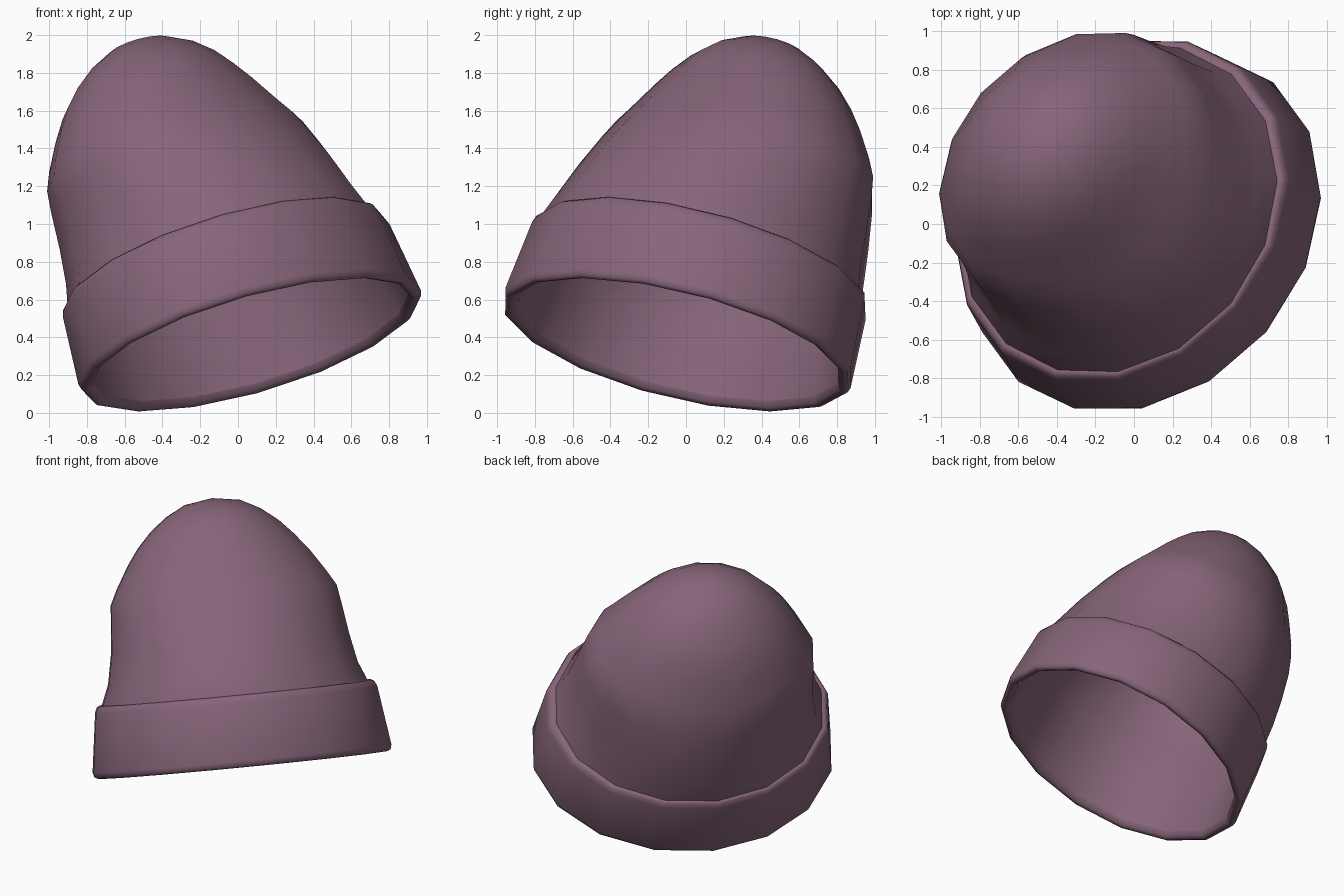
import bpy, bmesh, math
from mathutils import Vector

if "Cube" in bpy.data.objects:
    bpy.data.objects.remove(bpy.data.objects["Cube"])

SIDES = 16
# tilted frame of the hat: up, long side axis, front axis (slightly skewed)
UP = Vector((-0.316, 0.282, 0.906))
SIDE = Vector((0.755, 0.65, 0.06))
FRONT = Vector((0.538, -0.735, 0.403))
BASE = Vector((0.071, -0.050, 0.372))

wool = bpy.data.materials.new("mauve wool")
wool.diffuse_color = (0.238, 0.130, 0.190, 1.0)
wool.use_nodes = True
wool.node_tree.nodes["Principled BSDF"].inputs["Base Color"].default_value = wool.diffuse_color


def loft(name, rings, sharp=60):
    """Skin elliptical rings (height, front radius, side radius, front offset,
    side offset). A ring with zero radius becomes a single pole."""
    bm = bmesh.new()
    loops = []
    for h, ru, rv, off, lean in rings:
        centre = BASE + UP * h + FRONT * off + SIDE * lean
        if ru == 0:
            loops.append([bm.verts.new(centre)] * SIDES)
            continue
        loop = []
        for i in range(SIDES):
            t = math.tau * (i + 0.5) / SIDES
            loop.append(bm.verts.new(centre + FRONT * ru * math.cos(t)
                                     + SIDE * rv * math.sin(t)))
        loops.append(loop)
    for a, b in zip(loops, loops[1:]):
        for i in range(SIDES):
            j = (i + 1) % SIDES
            corners = list(dict.fromkeys([a[i], a[j], b[j], b[i]]))
            bm.faces.new(corners)
    mesh = bpy.data.meshes.new(name)
    bm.to_mesh(mesh)
    bm.free()
    mesh.materials.append(wool)
    obj = bpy.data.objects.new(name, mesh)
    bpy.context.collection.objects.link(obj)
    bpy.context.view_layer.objects.active = obj
    obj.select_set(True)
    bpy.ops.object.shade_smooth_by_angle(angle=math.radians(sharp))
    obj.select_set(False)
    return obj


# crown: domed body, pinched at the sides above the cuff
dome = [
    (0.40, 0.845, 0.925, 0.0, 0.0),
    (0.47, 0.845, 0.905, 0.0, -0.005),
    (0.60, 0.825, 0.850, -0.015, -0.005),
    (0.80, 0.775, 0.810, -0.035, -0.005),
    (1.00, 0.705, 0.785, -0.060, -0.010),
    (1.12, 0.650, 0.770, -0.072, -0.015),
    (1.22, 0.600, 0.715, -0.078, -0.020),
    (1.37, 0.520, 0.620, -0.073, -0.025),
    (1.48, 0.457, 0.535, -0.068, -0.030),
    (1.58, 0.380, 0.440, -0.055, -0.030),
    (1.67, 0.280, 0.325, -0.042, -0.030),
    (1.74, 0.160, 0.190, -0.035, -0.030),
    (1.77, 0.0, 0.0, -0.03, -0.030),
]
loft("crown", dome)

# lining: inside of the hat, running down to the cuff lip
lining = [(h * 0.97, ru * 0.94, rv * 0.94, off, lean)
          for h, ru, rv, off, lean in reversed(dome)]
lining.append((0.03, 0.825, 0.945, 0.0, 0.0))
loft("lining", lining)

# cuff: folded band with rounded lower lip and upper edge
profile = [
    (0.03, 0.825, 0.945),
    (0.00, 0.840, 0.960),
    (-0.012, 0.865, 0.988),
    (0.00, 0.885, 1.010),
    (0.03, 0.893, 1.018),
    (0.42, 0.875, 0.962),
    (0.455, 0.865, 0.948),
    (0.468, 0.850, 0.925),
    (0.46, 0.825, 0.890),
]
loft("cuff", [(h, ru, rv, 0.0, 0.0) for h, ru, rv in profile])
